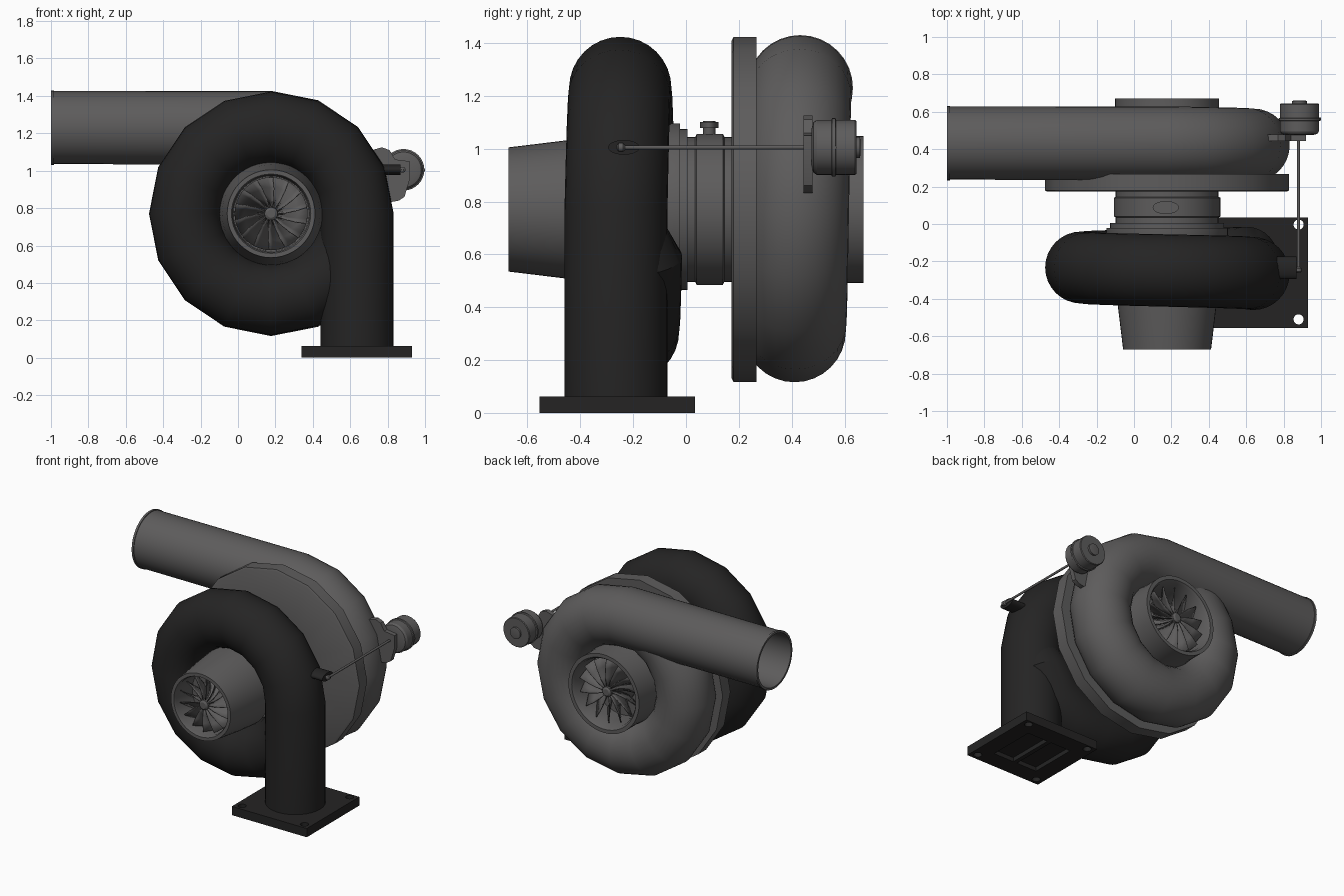
import bpy, bmesh, math
from mathutils import Vector, Matrix

if "Cube" in bpy.data.objects:
    bpy.data.objects.remove(bpy.data.objects["Cube"])

CX, CZ = 0.177, 0.77          # shaft axis, running along y


def material(name, v):
    m = bpy.data.materials.new(name)
    m.diffuse_color = (v, v * 0.97, v * 0.97, 1)
    m.use_nodes = True
    m.node_tree.nodes["Principled BSDF"].inputs["Base Color"].default_value = m.diffuse_color
    return m


DARK, GREY = material("cast_iron", 0.018), material("alloy", 0.11)


def finish(name, bm, mat, smooth=True):
    bmesh.ops.recalc_face_normals(bm, faces=bm.faces[:])
    me = bpy.data.meshes.new(name)
    bm.to_mesh(me)
    bm.free()
    me.materials.append(mat)
    ob = bpy.data.objects.new(name, me)
    bpy.context.collection.objects.link(ob)
    bpy.ops.object.select_all(action='DESELECT')
    ob.select_set(True)
    bpy.context.view_layer.objects.active = ob
    if smooth:
        bpy.ops.object.shade_smooth_by_angle(angle=math.radians(32))
    return ob


def skin(name, rings, mat, caps=True):
    """Bridge a list of equal-sized point rings."""
    bm = bmesh.new()
    rows = [[bm.verts.new(p) for p in r] for r in rings]
    n = len(rows[0])
    for a, b in zip(rows, rows[1:]):
        for i in range(n):
            bm.faces.new((a[i], a[(i + 1) % n], b[(i + 1) % n], b[i]))
    if caps:
        bm.faces.new(rows[0])
        bm.faces.new(rows[-1])
    return finish(name, bm, mat)


def lathe(name, profile, mat, segs=48, cx=CX, cz=CZ):
    """Revolve (radius, y) points about the y direction."""
    rings = [[(cx + r * math.cos(2 * math.pi * i / segs), y, cz + r * math.sin(2 * math.pi * i / segs))
              for i in range(segs)] for r, y in profile]
    return skin(name, rings, mat)


def tube(name, stations, mat, segs=32):
    """Sweep circles; a station is (centre, radial angle in degrees, radius)."""
    rings = []
    for c, a, r in stations:
        rad = Vector((math.cos(math.radians(a)), 0, math.sin(math.radians(a))))
        rings.append([Vector(c) + rad * r * math.cos(t) + Vector((0, r * math.sin(t), 0))
                      for t in (2 * math.pi * i / segs for i in range(segs))])
    return skin(name, rings, mat)


def scroll(R, r, a0, turn, y0, y1):
    """Sixteen-step spiral wrap whose last step tucks into the straight leg."""
    out = []
    for i in range(17):
        a, f = a0 + turn * 22.5 * i, i / 16
        y = y0 + (y1 - y0) * f
        if i == 16:
            y, rr = y0, r * 0.8
        else:
            rr = r - 0.006 * f
        ca, sa = math.cos(math.radians(a)), math.sin(math.radians(a))
        out.append(((CX + R * ca, y, CZ + R * sa), a, rr))
    return out


def block(name, lo, hi, mat):
    bm = bmesh.new()
    size = [h - l for l, h in zip(lo, hi)]
    mid = [(l + h) / 2 for l, h in zip(lo, hi)]
    bmesh.ops.create_cube(bm, size=1, matrix=Matrix.Translation(mid) @ Matrix.Diagonal((*size, 1)))
    return finish(name, bm, mat, False)


def cylinder(name, c, rx, ry, h, mat, axis='Z', segs=24):
    rot = {'Z': Matrix(), 'X': Matrix.Rotation(math.pi / 2, 4, 'Y')}[axis]
    bm = bmesh.new()
    bmesh.ops.create_cone(bm, cap_ends=True, segments=segs, radius1=1, radius2=1, depth=1,
                          matrix=Matrix.Translation(c) @ rot @ Matrix.Diagonal((rx, ry, h, 1)))
    return finish(name, bm, mat)


def wheel(name, y0, depth, R, count, twist):
    """Finned wheel: twisted blades around a flaring hub."""
    bm = bmesh.new()
    for b in range(count):
        a0 = 2 * math.pi * b / count
        grid = []
        for k in range(5):
            f = k / 4
            hub = 0.025 + 0.09 * f * f
            row = []
            for j in range(4):
                r = hub + (R - hub) * j / 3
                a = a0 + twist * (f + 0.25 * (1 - f) * j / 3)
                row.append(bm.verts.new((CX + r * math.cos(a), y0 + depth * f, CZ + r * math.sin(a))))
            grid.append(row)
        for k in range(4):
            for j in range(3):
                bm.faces.new((grid[k][j], grid[k][j + 1], grid[k + 1][j + 1], grid[k + 1][j]))
    ob = finish(name + "_blades", bm, GREY)
    mod = ob.modifiers.new("thickness", 'SOLIDIFY')
    mod.thickness, mod.offset = 0.005, 0
    d = depth
    lathe(name + "_hub", [(0.022, y0 - d * 0.12), (0.035, y0 - d * 0.06), (0.035, y0 + d * 0.1),
                          (0.05, y0 + d * 0.5), (0.115, y0 + d), (0.115, y0 + d * 1.1)], GREY, 20)


# turbine side: volute with downward leg, exhaust cone, wheel
tube("turbine_volute", [((CX + 0.46, -0.265, 0.05), 0, 0.195)]
     + scroll(0.46, 0.195, 0, 1, -0.265, -0.2), DARK)
lathe("turbine_outlet_cone", [(0.275, -0.3), (0.262, -0.45), (0.235, -0.672), (0.212, -0.672),
                              (0.205, -0.655), (0.2, -0.48)], GREY)
wheel("turbine_wheel", -0.63, 0.14, 0.195, 14, 0.7)

# mounting flange with bolt holes and two shallow ports
flange = block("mounting_flange", (0.34, -0.555, 0), (0.93, 0.035, 0.062), DARK)
bm = bmesh.new()
for x in (0.39, 0.88):
    for y in (-0.51, -0.003):
        bmesh.ops.create_cone(bm, cap_ends=True, segments=20, radius1=0.027, radius2=0.027, depth=0.3,
                              matrix=Matrix.Translation((x, y, 0.03)))
for x in (0.54, 0.73):
    bmesh.ops.create_cube(bm, size=1, matrix=Matrix.Translation((x, -0.26, 0))
                          @ Matrix.Diagonal((0.16, 0.34, 0.06, 1)))
cutter = finish("flange_cutter", bm, DARK, False)
cutter.hide_render = True
mod = flange.modifiers.new("holes", 'BOOLEAN')
mod.object, mod.solver = cutter, 'EXACT'
bpy.context.view_layer.objects.active = flange
bpy.ops.object.modifier_apply(modifier="holes")
bpy.data.objects.remove(cutter)

# bearing housing between the two scrolls
lathe("bearing_housing", [(0.3, -0.2), (0.325, -0.055), (0.325, -0.022), (0.305, -0.022), (0.305, 0.005),
                          (0.275, 0.005), (0.275, 0.035), (0.285, 0.04), (0.285, 0.14),
                          (0.275, 0.145), (0.275, 0.2)], GREY)
cylinder("oil_fitting_stem", (0.17, 0.088, 1.06), 0.023, 0.023, 0.06, GREY)
cylinder("oil_fitting_flange", (0.17, 0.088, 1.09), 0.07, 0.035, 0.022, GREY, segs=32)
for i, r in ((-1, 0.018), (0, 0.024), (1, 0.018)):
    cylinder("oil_fitting_bolt", (0.17 + 0.042 * i, 0.088, 1.1), r, r, 0.008, GREY)

# compressor side: backplate, volute with open outlet pipe, intake ring, wheel
lathe("compressor_backplate", [(0.3, 0.173), (0.64, 0.173), (0.653, 0.18), (0.653, 0.267), (0.3, 0.267)], GREY, 16)
zc, yc = CZ + 0.46, 0.432
pipe = [(-0.45, 0.18), (-1, 0.185), (-1, 0.2), (-0.985, 0.2), (-0.985, 0.195)]
tube("compressor_volute", [((x, yc, zc), 90, r) for x, r in pipe]
     + scroll(0.46, 0.197, 90, -1, yc, 0.39), GREY)
lathe("compressor_intake", [(0.29, 0.4), (0.278, 0.55), (0.278, 0.672), (0.252, 0.672), (0.24, 0.655),
                            (0.225, 0.56), (0.225, 0.47)], GREY)
wheel("compressor_wheel", 0.63, -0.15, 0.222, 14, 0.7)

# wastegate actuator: canister, bracket, rod and arm
AX, AZ = 0.885, 1.005
lathe("actuator_canister", [(0.07, 0.475), (0.095, 0.482), (0.104, 0.495), (0.104, 0.55), (0.111, 0.553),
                            (0.111, 0.565), (0.104, 0.568), (0.104, 0.64), (0.1, 0.645), (0.04, 0.645),
                            (0.04, 0.658), (0.03, 0.66)], GREY, 32, AX, AZ)
cylinder("actuator_nipple", (0.99, 0.562, AZ), 0.008, 0.008, 0.02, GREY, 'X', 12)
outline = [(0.68, 1.1), (0.77, 1.125), (0.81, 1.11), (0.84, 1.06), (0.92, 1.05), (0.92, 0.96),
           (0.89, 0.86), (0.86, 0.84), (0.82, 0.833), (0.7, 0.93)]
skin("actuator_bracket", [[(x, y, z) for x, z in outline] for y in (0.445, 0.478)], GREY)
lathe("actuator_rod", [(0.008, -0.25), (0.008, 0.48)], GREY, 12, 0.88, AZ)
lathe("rod_end", [(0.006, -0.262), (0.016, -0.255), (0.016, -0.238), (0.008, -0.23)], GREY, 16, 0.88, AZ)
cylinder("wastegate_arm", (0.8, -0.235, AZ), 0.028, 0.06, 0.14, DARK, 'X')
cylinder("wastegate_pin", (0.86, -0.247, AZ), 0.01, 0.01, 0.06, DARK, 'X', 12)
